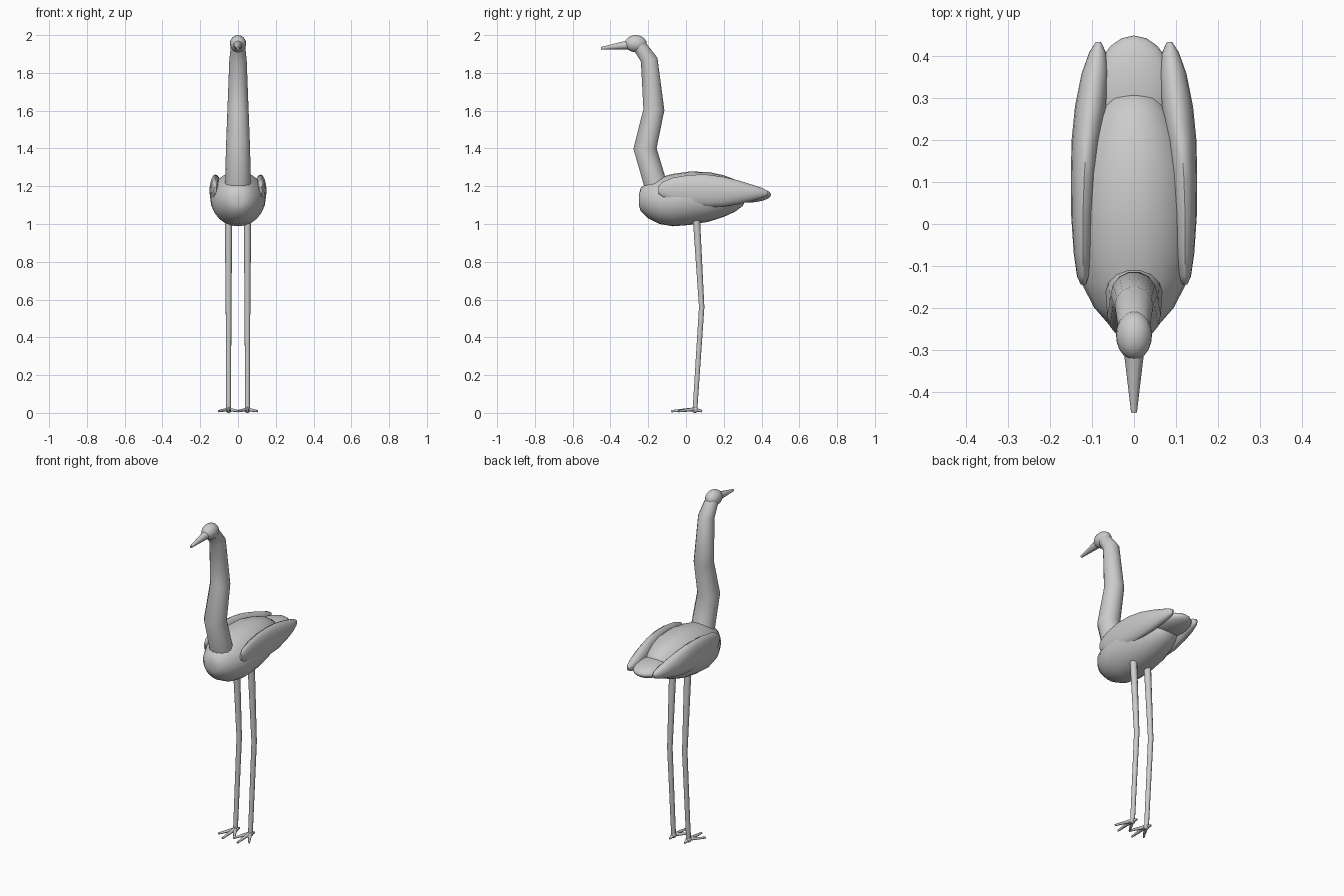
import bpy, bmesh, math
from mathutils import Vector

if "Cube" in bpy.data.objects:
    bpy.data.objects.remove(bpy.data.objects["Cube"])

X = Vector((1, 0, 0))


def finish(obj, angle=50):
    bpy.ops.object.select_all(action='DESELECT')
    obj.select_set(True)
    bpy.context.view_layer.objects.active = obj
    bpy.ops.object.shade_smooth_by_angle(angle=math.radians(angle))


def loft(name, stations, sides, upright=False, angle=50):
    """Skin elliptical rings: each station is (centre, side radius, other radius)."""
    bm = bmesh.new()
    pts = [Vector(s[0]) for s in stations]
    rings = []
    for i, (c, rx, rv) in enumerate(stations):
        t = pts[min(i + 1, len(pts) - 1)] - pts[max(i - 1, 0)]
        if upright:
            t = Vector((0, 1, 0))
        t.normalize()
        u = (X - t * X.dot(t)).normalized() if abs(t.x) < 0.95 else Vector((0, 1, 0))
        v = u.cross(t)
        rings.append([bm.verts.new(pts[i] + u * rx * math.cos(a) + v * rv * math.sin(a))
                      for a in (2 * math.pi * k / sides for k in range(sides))])
    for a, b in zip(rings, rings[1:]):
        for k in range(sides):
            j = (k + 1) % sides
            bm.faces.new((a[k], a[j], b[j], b[k]))
    bm.faces.new(rings[0])
    bm.faces.new(rings[-1])
    bmesh.ops.recalc_face_normals(bm, faces=bm.faces)
    me = bpy.data.meshes.new(name)
    bm.to_mesh(me)
    bm.free()
    obj = bpy.data.objects.new(name, me)
    bpy.context.collection.objects.link(obj)
    finish(obj, angle)
    return obj


def ellipsoid(name, loc, radii):
    bpy.ops.mesh.primitive_uv_sphere_add(segments=20, ring_count=12, location=loc)
    obj = bpy.context.object
    obj.name = name
    obj.scale = radii
    finish(obj)


def profile(rows):
    """Rows of (y, x centre, top z, bottom z, half width) to loft stations."""
    return [((x, y, (t + b) / 2), r, (t - b) / 2) for y, x, t, b, r in rows]


# Body: plump at the chest, narrowing to the rear
loft("body", profile([
    (-0.25, 0, 1.155, 1.10, 0.03), (-0.24, 0, 1.19, 1.07, 0.06),
    (-0.20, 0, 1.225, 1.03, 0.095), (-0.14, 0, 1.247, 1.0, 0.126),
    (-0.07, 0, 1.265, 0.988, 0.142), (0.02, 0, 1.278, 0.995, 0.147),
    (0.12, 0, 1.275, 1.012, 0.138), (0.20, 0, 1.258, 1.038, 0.116),
    (0.26, 0, 1.235, 1.065, 0.09), (0.30, 0, 1.21, 1.095, 0.062),
    (0.315, 0, 1.18, 1.125, 0.03)]), 24, True)

# Tail
ellipsoid("tail", (0, 0.32, 1.155), (0.095, 0.13, 0.042))

# Head and beak
ellipsoid("head", (0, -0.266, 1.955), (0.043, 0.058, 0.045))
loft("beak", [((0, -0.29, 1.95), 0.026, 0.026), ((0, -0.45, 1.93), 0.007, 0.007)], 12)

# S-curved neck
loft("neck", [((0, -0.14, 1.14), 0.07, 0.07), ((0, -0.16, 1.205), 0.068, 0.062),
              ((0, -0.217, 1.40), 0.064, 0.063), ((0, -0.17, 1.605), 0.056, 0.057),
              ((0, -0.195, 1.87), 0.046, 0.046), ((0, -0.245, 1.94), 0.038, 0.038)], 14)

for side, s in (("left", 1), ("right", -1)):
    # Folded wing
    loft(side + "_wing", profile([
        (-0.145, s * 0.121, 1.20, 1.16, 0.006), (-0.125, s * 0.122, 1.222, 1.143, 0.014),
        (-0.07, s * 0.122, 1.245, 1.115, 0.022), (0.02, s * 0.122, 1.26, 1.095, 0.028),
        (0.11, s * 0.119, 1.262, 1.09, 0.032), (0.20, s * 0.113, 1.25, 1.092, 0.036),
        (0.28, s * 0.103, 1.23, 1.105, 0.038), (0.36, s * 0.093, 1.205, 1.125, 0.032),
        (0.41, s * 0.087, 1.188, 1.14, 0.020), (0.435, s * 0.085, 1.173, 1.153, 0.006)]),
        16, True)
    # Leg with a slight knee bend
    x = s * 0.05
    loft(side + "_leg", [((x, 0.055, 1.03), 0.02, 0.02), ((x, 0.083, 0.56), 0.015, 0.015),
                         ((x, 0.047, 0.01), 0.013, 0.013)], 10)
    # Three front toes and one back toe
    for n, (dx, y) in enumerate(((0, -0.078), (0.053, -0.04), (-0.053, -0.04), (0, 0.085))):
        loft(f"{side}_toe_{n + 1}", [((x, 0.045, 0.019), 0.013, 0.010),
                                     ((x + dx, y, 0.009), 0.005, 0.006)], 8)
    finish(bpy.data.objects[side + "_leg"])
    ellipsoid(side + "_ankle", (x, 0.047, 0.017), (0.016, 0.018, 0.017))
